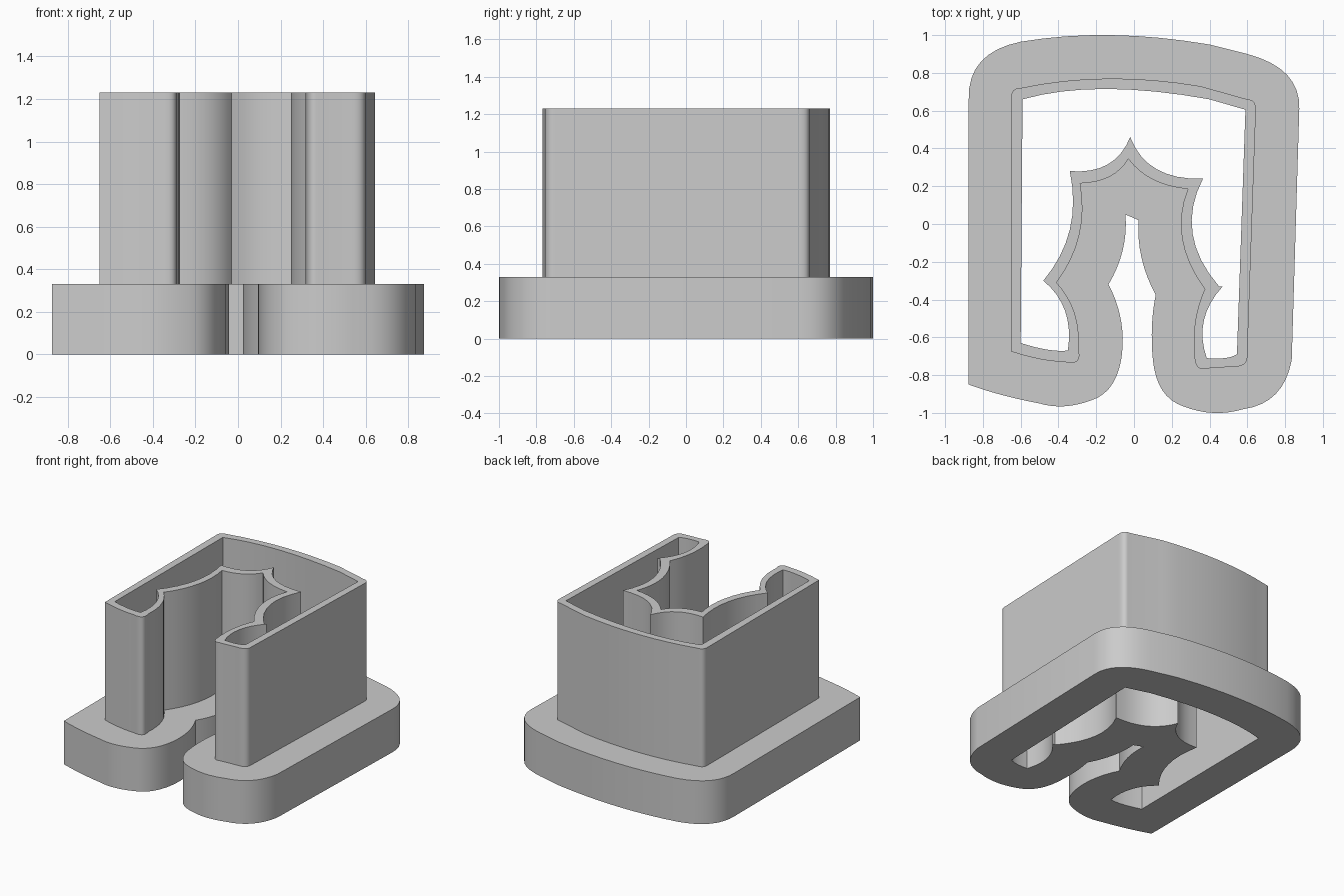
import bpy
import bmesh
from mathutils import Vector
from mathutils.geometry import tessellate_polygon

BASE_TOP = 0.33
WALL_TOP = 1.23
ARC_STEPS = 8

# Remove the default object
default_cube = bpy.data.objects.get("Cube")
if default_cube:
    bpy.data.objects.remove(default_cube, do_unlink=True)

# Single grey plastic colour
plastic = bpy.data.materials.new("grey_plastic")
plastic.use_nodes = True
grey = (0.6, 0.6, 0.6, 1)
plastic.diffuse_color = grey
plastic.node_tree.nodes["Principled BSDF"].inputs["Base Color"].default_value = grey


def outline(*steps):
    """Closed outline: a pair is a straight line to a point,
    four numbers are a curve through a middle point to an end point."""
    points = []
    for step in steps:
        end = Vector(step[-2:])
        if len(step) == 4:
            start, middle = points[-1], Vector(step[:2])
            control = middle * 2 - (start + end) / 2
            for i in range(1, ARC_STEPS):
                t = i / ARC_STEPS
                points.append(start.lerp(control, t).lerp(control.lerp(end, t), t))
        points.append(end)
    # Drop the repeated closing point
    if (points[0] - points[-1]).length < 0.001:
        points.pop()
    # Counter-clockwise order
    return points[::-1]


def add_side(bm, points, bottom, top, outward):
    """Vertical surface following an outline."""
    low = [bm.verts.new((p.x, p.y, bottom)) for p in points]
    high = [bm.verts.new((p.x, p.y, top)) for p in points]
    for i in range(len(points)):
        j = (i + 1) % len(points)
        corners = [low[i], low[j], high[j], high[i]]
        bm.faces.new(corners if outward else corners[::-1])


def add_cap(bm, outer, inner, height, facing_up):
    """Flat band between two outlines."""
    loops = [[p.to_3d() for p in loop] for loop in (outer, inner)]
    verts = [bm.verts.new((p.x, p.y, height)) for p in outer + inner]
    for triangle in tessellate_polygon(loops):
        face = bm.faces.new([verts[i] for i in triangle])
        face.normal_update()
        if (face.normal.z > 0) != facing_up:
            face.normal_flip()


def finish(bm, name):
    """Weld the surfaces and make a shaded object."""
    bmesh.ops.remove_doubles(bm, verts=bm.verts, dist=0.0001)
    mesh = bpy.data.meshes.new(name)
    bm.to_mesh(mesh)
    bm.free()
    mesh.materials.append(plastic)
    part = bpy.data.objects.new(name, mesh)
    bpy.context.collection.objects.link(part)
    bpy.ops.object.select_all(action="DESELECT")
    part.select_set(True)
    bpy.context.view_layer.objects.active = part
    bpy.ops.object.shade_smooth_by_angle(angle=0.5)


# Inside of the opening
opening = outline(
    (-0.59, 0.66), (-0.15, 0.715, 0.4, 0.66), (0.59, 0.605),
    (0.545, -0.69), (0.48, -0.71, 0.385, -0.71),
    (0.37, -0.51, 0.47, -0.33), (0.45, -0.33),
    (0.31, -0.05, 0.365, 0.24),
    (0.12, 0.29, -0.02, 0.46), (-0.14, 0.315, -0.34, 0.28),
    (-0.34, -0.03, -0.48, -0.3), (-0.365, -0.46, -0.35, -0.67),
    (-0.46, -0.665, -0.6, -0.63),
)

# Outside of the thin wall
wall_edge = outline(
    (-0.65, -0.675), (-0.65, 0.66), (-0.64, 0.705, -0.6, 0.72),
    (-0.14, 0.77, 0.35, 0.73), (0.6, 0.66), (0.635, 0.645, 0.645, 0.6),
    (0.6, -0.69), (0.585, -0.74, 0.53, -0.755), (0.38, -0.765),
    (0.335, -0.755, 0.32, -0.69), (0.325, -0.51, 0.375, -0.345),
    (0.255, -0.08, 0.285, 0.185),
    (0.1, 0.235, -0.03, 0.345), (-0.13, 0.25, -0.285, 0.215),
    (-0.29, -0.06, -0.41, -0.31), (-0.315, -0.47, -0.295, -0.66),
    (-0.3, -0.725, -0.37, -0.73), (-0.5, -0.715, -0.65, -0.675),
)

# Outside of the wide base
base_edge = outline(
    (-0.875, -0.85), (-0.875, 0.66), (-0.81, 0.86, -0.6, 0.965),
    (-0.12, 1.0, 0.4, 0.95), (0.6, 0.9), (0.81, 0.79, 0.875, 0.61),
    (0.835, -0.72), (0.75, -0.9, 0.58, -0.98),
    (0.42, -1.0, 0.26, -0.965), (0.15, -0.88, 0.1, -0.72),
    (0.095, -0.54, 0.115, -0.375), (0.04, -0.18, 0.025, 0.02),
    (-0.045, 0.05), (-0.06, -0.14, -0.135, -0.32),
    (-0.075, -0.48, -0.06, -0.65), (-0.11, -0.84, -0.23, -0.935),
    (-0.37, -0.965, -0.5, -0.95), (-0.7, -0.905, -0.875, -0.85),
)

# Wide base flange
base = bmesh.new()
add_side(base, base_edge, 0, BASE_TOP, True)
add_side(base, opening, 0, BASE_TOP, False)
add_cap(base, base_edge, opening, 0, False)
add_cap(base, base_edge, wall_edge, BASE_TOP, True)
finish(base, "base_flange")

# Tall thin cutting wall
wall = bmesh.new()
add_side(wall, wall_edge, BASE_TOP, WALL_TOP, True)
add_side(wall, opening, BASE_TOP, WALL_TOP, False)
add_cap(wall, wall_edge, opening, WALL_TOP, True)
finish(wall, "cutting_wall")
